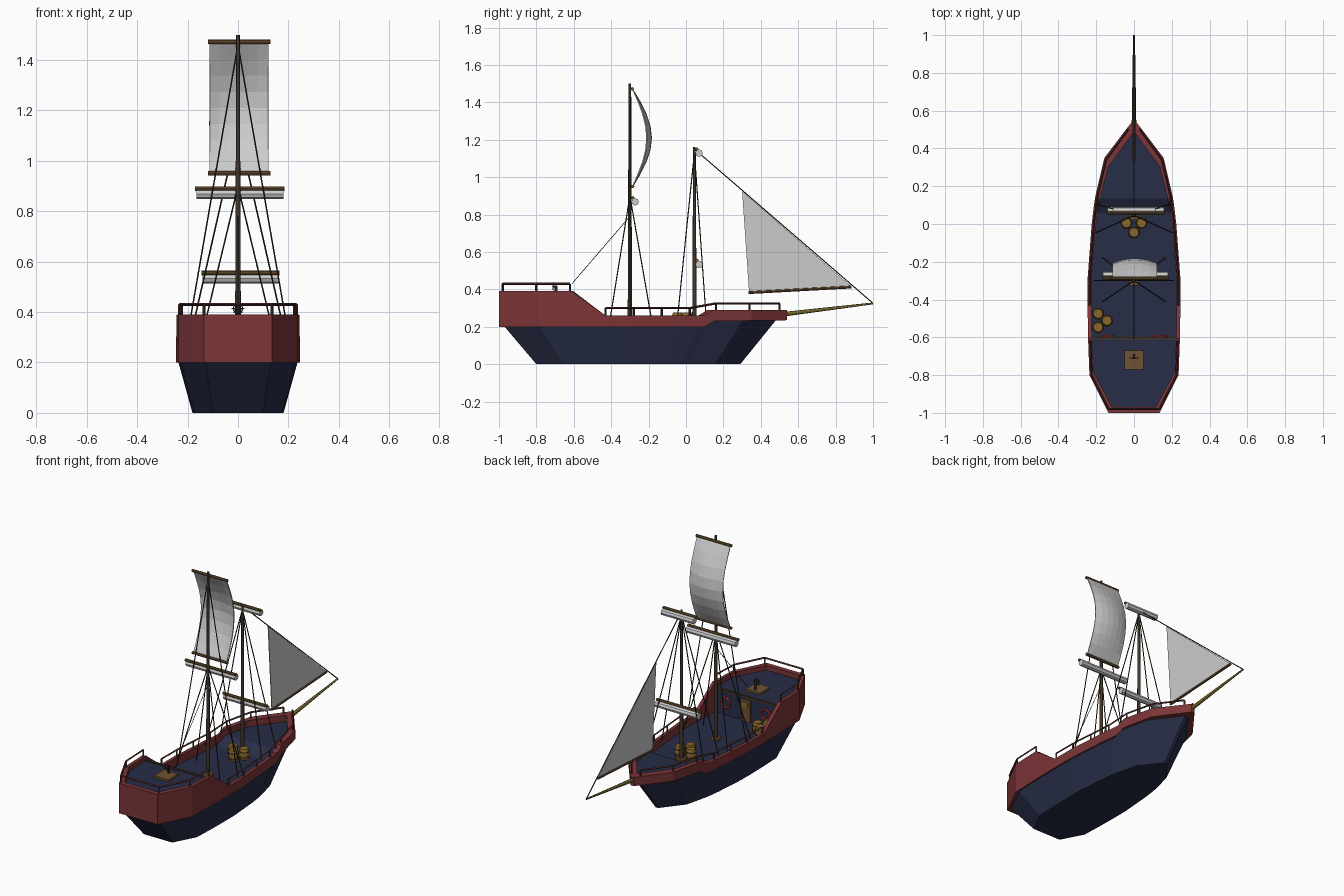
import bpy, bmesh, math
from mathutils import Vector

if "Cube" in bpy.data.objects:
    bpy.data.objects.remove(bpy.data.objects["Cube"])

def mat(name, r, g, b):
    m = bpy.data.materials.new(name)
    m.diffuse_color = (r, g, b, 1)
    m.use_nodes = True
    m.node_tree.nodes["Principled BSDF"].inputs["Base Color"].default_value = m.diffuse_color
    return m

BLUE = mat("navy", .02, .026, .062)
RED = mat("red", .2, .035, .038)
RAIL = mat("rail_red", .075, .022, .022)
MAST = mat("dark_wood", .055, .036, .022)
WOOD = mat("wood", .16, .085, .032)
GOLD = mat("barrel_wood", .26, .14, .025)
SPRIT = mat("olive_wood", .16, .12, .025)
ROPE = mat("rope", .03, .026, .015)
ORANGE = mat("ring_red", .5, .05, .04)

def finish(bm, name, material=None, smooth=False):
    bmesh.ops.recalc_face_normals(bm, faces=bm.faces)
    me = bpy.data.meshes.new(name)
    bm.to_mesh(me)
    bm.free()
    ob = bpy.data.objects.new(name, me)
    bpy.context.collection.objects.link(ob)
    if material:
        me.materials.append(material)
    for p in me.polygons:
        p.use_smooth = smooth and len(p.vertices) == 4
    return ob

def rods(name, segs, r, material=None, r2=None, n=6, smooth=False):
    bm = bmesh.new()
    for a, b in segs:
        a, b = Vector(a), Vector(b)
        d = b - a
        m = d.to_track_quat('Z', 'Y').to_matrix().to_4x4()
        m.translation = (a + b) / 2
        bmesh.ops.create_cone(bm, cap_ends=True, segments=n, radius1=r,
                              radius2=r if r2 is None else r2, depth=d.length, matrix=m)
    return finish(bm, name, material, smooth)

def box(name, c, s, material):
    bm = bmesh.new()
    bmesh.ops.create_cube(bm, size=1)
    for v in bm.verts:
        v.co = Vector([v.co[i] * s[i] + c[i] for i in range(3)])
    return finish(bm, name, material)

def loft(name, rings, material, caps=False):
    bm = bmesh.new()
    vs = [[bm.verts.new(p) for p in ring] for ring in rings]
    n = len(rings[0])
    for a, b in zip(vs, vs[1:]):
        for i in range(n):
            j = (i + 1) % n
            bm.faces.new((a[i], a[j], b[j], b[i]))
    if caps:
        bm.faces.new(vs[0])
    return finish(bm, name, material)

def interp(table, y):
    for (y0, v0), (y1, v1) in zip(table, table[1:]):
        if y <= y1:
            t = max(0, (y - y0) / (y1 - y0))
            return v0 + (v1 - v0) * t
    return table[-1][1]

# Plan outline and sheer profiles along the hull
PLAN = [(-1, .135), (-.8, .236), (-.61, .243), (-.43, .246), (-.28, .245), (0, .224),
        (.1, .212), (.15, .204), (.35, .157), (.54, .012)]
TOP = [(-1, .39), (-.61, .39), (-.43, .26), (.1, .26), (.15, .29), (.54, .29)]
BOT = [(-1, .2), (.1, .2), (.15, .23), (.54, .235)]

def ring(z, fy=lambda y: y, fw=lambda w: w):
    side = [(fw(w), fy(y), z(y)) for y, w in PLAN]
    return side + [(-x, y, zz) for x, y, zz in reversed(side)]

top = lambda y: interp(TOP, y)
bot = lambda y: interp(BOT, y)
inset = lambda y: -.028 + .942 * y
inner_w = lambda w: max(.006, w - .02)

# Hull and bulwark
loft("lower_hull", [ring(lambda y: 0, lambda y: -.092 + .708 * y, lambda w: w * .735),
                    ring(bot, inset, lambda w: w * .96)], BLUE, caps=True)
loft("bulwark", [ring(bot, inset, lambda w: w * .95), ring(bot), ring(top),
                 ring(top, inset, inner_w), ring(bot, inset, inner_w)], RED)

# Stepped deck with cabin wall
deck = [(inset(y), inner_w(w)) for y, w in PLAN]
rows = [(y, w, .36) for y, w in deck[:3]] + [(y, w, .208) for y, w in deck[2:6]]
rows += [(.06, interp(deck, .06), .208), (.135, interp(deck, .135), .25)]
rows += [(y, w, .25) for y, w in deck[8:]]
bm = bmesh.new()
vs = [(bm.verts.new((-w, y, z)), bm.verts.new((w, y, z))) for y, w, z in rows]
for a, b in zip(vs, vs[1:]):
    bm.faces.new((a[0], a[1], b[1], b[0]))
finish(bm, "deck", BLUE)
box("cabin_beam", (0, -.605, .361), (.45, .014, .012), MAST)

# Rails with posts
def rail(name, pts):
    segs = list(zip(pts, pts[1:]))
    segs += [((x, y, top(y) - .005), (x, y, z)) for x, y, z in pts]
    rods(name, segs, .006, RAIL, n=4)

edge = lambda y: interp(PLAN, y) - .011
stern = [(edge(y), y, .43) for y in (-.62, -.8, -.98)]
rail("stern_rail", stern + [(-x, y, z) for x, y, z in reversed(stern)])
waist = [(edge(y), y, .3) for y in (-.43, -.28, -.13, .02)]
waist += [(edge(y), y, .325) for y in (.16, .34, .5)]
rail("side_rail_right", waist)
rail("side_rail_left", [(-x, y, z) for x, y, z in waist])

# Masts, collars and bowsprit
MY, FY = -.3, .045
rods("main_mast", [((0, MY, .2), (0, MY, 1.5))], .012, MAST, .007, 8, True)
rods("fore_mast", [((0, FY, .2), (0, FY, 1.16))], .012, MAST, .007, 8, True)
for nm, y in (("main", MY), ("fore", FY)):
    box(nm + "_mast_step", (0, y, .214), (.05, .05, .014), WOOD)
rods("bowsprit", [((0, .48, .262), (0, 1, .325))], .013, SPRIT, .005, 8, True)

# Yards with furled sails
for nm, y, z, x0, x1 in (("main", -.272, .868, -.17, .185), ("fore_lower", .07, .533, -.145, .165),
                         ("fore_upper", .07, 1.128, -.115, .12)):
    rods(nm + "_yard", [((x0, y - .012, z + .022), (x1, y - .012, z + .022))], .009, WOOD, n=8)
    rods(nm + "_furled_sail", [((x0 + .005, y, z), (x1 - .005, y, z))], .02, n=8)

# Billowing topsail
rods("topsail_yards", [((-.12, -.287, 1.472), (.128, -.287, 1.472)),
                       ((-.12, -.285, .95), (.128, -.285, .95))], .009, WOOD, n=8)
bm = bmesh.new()
NX, NZ = 6, 8
def sail_point(i, k):
    u, t = i / NX * 2 - 1, k / NZ
    s = math.sin(math.pi * t)
    return (.004 + .117 * u, -.282 + s * (.075 + .025 * (1 - u * u)), .95 + .52 * t)
g = [[bm.verts.new(sail_point(i, k)) for i in range(NX + 1)] for k in range(NZ + 1)]
for k in range(NZ):
    for i in range(NX):
        bm.faces.new((g[k][i], g[k][i + 1], g[k + 1][i + 1], g[k + 1][i]))
sail = finish(bm, "topsail")
sol = sail.modifiers.new("thickness", 'SOLIDIFY')
sol.thickness = .006

# Jib and boom
bm = bmesh.new()
tri = [(.3, .925), (.337, .385), (.885, .415)]
a = [bm.verts.new((-.002, y, z)) for y, z in tri]
b = [bm.verts.new((.002, y, z)) for y, z in tri]
bm.faces.new(a)
bm.faces.new(b)
for i in range(3):
    j = (i + 1) % 3
    bm.faces.new((a[i], a[j], b[j], b[i]))
finish(bm, "jib")
rods("jib_boom", [((0, .335, .383), (0, .885, .413))], .008, WOOD, n=8)

# Standing rigging
lines = []
for s in (-1, 1):
    for y in (-.41, -.18):
        lines.append(((0, MY, .9), (s * .165, y, .215)))
    lines.append(((0, MY, 1.46), (s * .21, MY, .25)))
    for y in (-.045, .107):
        lines.append(((0, FY, 1.13), (s * .2, y, .25)))
lines.append(((0, FY, 1.15), (0, 1, .325)))
rods("shrouds", lines, .0032, ROPE, n=5)
rods("backstay", [((0, MY, .79), (0, -.61, .43))], .0018, ROPE, n=4)

# Barrels
def barrel(name, x, y):
    prof = [(.024, 0), (.03, .02), (.031, .035), (.03, .05), (.024, .07)]
    bm = bmesh.new()
    rr = [[bm.verts.new((x + r * math.cos(i * math.pi / 6), y + r * math.sin(i * math.pi / 6), .207 + z))
           for i in range(12)] for r, z in prof]
    for p, q in zip(rr, rr[1:]):
        for i in range(12):
            j = (i + 1) % 12
            bm.faces.new((p[i], p[j], q[j], q[i]))
    bm.faces.new(rr[0])
    bm.faces.new(rr[-1])
    finish(bm, name, GOLD)
    rods(name + "_hoops", [((x, y, .207 + z), (x, y, .213 + z)) for z in (.016, .048)], .032, MAST, n=12)

for i, (x, y) in enumerate([(-.04, .005), (.04, .005), (0, -.045),
                            (-.19, -.475), (-.143, -.512), (-.19, -.547)]):
    barrel("barrel_%d" % (i + 1), x, y)

# Cabin door and life rings
box("door", (0, -.6, .277), (.065, .012, .138), WOOD)
box("door_window", (0, -.594, .315), (.035, .006, .03), GOLD)
for nm, x in (("left", -.14), ("right", .14)):
    bpy.ops.mesh.primitive_torus_add(major_radius=.031, minor_radius=.007, major_segments=16,
                                     minor_segments=6, location=(x, -.594, .29),
                                     rotation=(math.pi / 2, 0, 0))
    bpy.context.object.name = "life_ring_" + nm
    bpy.context.object.data.materials.append(ORANGE)

# Helm on its platform
box("helm_platform", (0, -.72, .366), (.1, .1, .014), WOOD)
rods("helm_post", [((0, -.695, .36), (0, -.695, .418))], .008, MAST)
bpy.ops.mesh.primitive_torus_add(major_radius=.018, minor_radius=.003, major_segments=12, minor_segments=5,
                                 location=(0, -.71, .415), rotation=(math.pi / 2, 0, 0))
bpy.context.object.name = "helm_wheel"
bpy.context.object.data.materials.append(MAST)
spokes = [(.025 * math.cos(k * math.pi / 4), .025 * math.sin(k * math.pi / 4)) for k in range(4)]
rods("helm_spokes", [((-x, -.71, .415 - z), (x, -.71, .415 + z)) for x, z in spokes], .002, MAST, n=4)
rods("helm_axle", [((0, -.715, .415), (0, -.69, .415))], .005, MAST)
